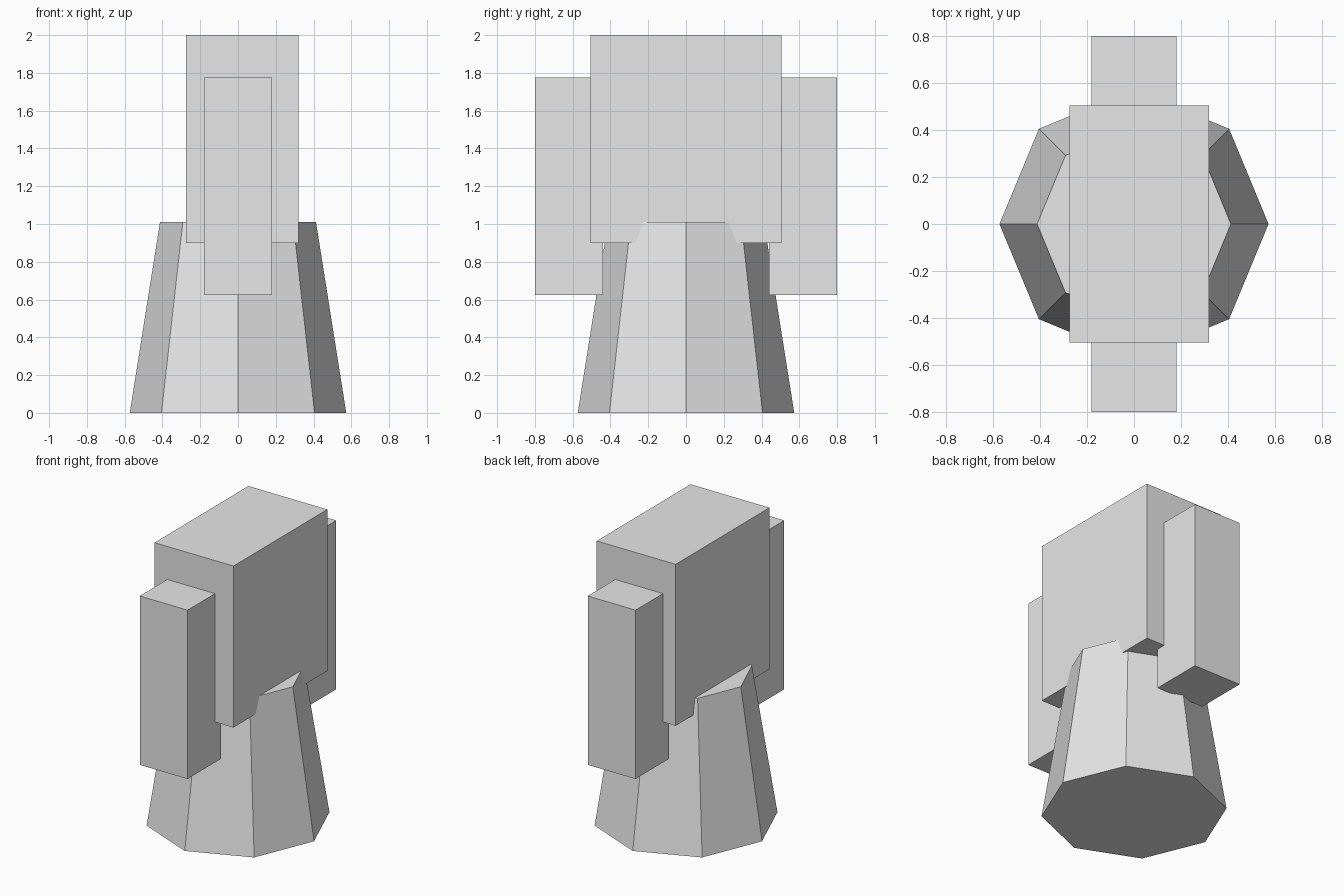
import bpy
import math

if "Cube" in bpy.data.objects:
    bpy.data.objects.remove(bpy.data.objects["Cube"])

grey = bpy.data.materials.new("light grey")
grey.diffuse_color = (0.8, 0.8, 0.8, 1)
grey.use_nodes = True
grey.node_tree.nodes["Principled BSDF"].inputs["Base Color"].default_value = grey.diffuse_color


def finish(name):
    obj = bpy.context.object
    obj.name = name
    obj.data.materials.append(grey)
    return obj


def box(name, center, size):
    bpy.ops.mesh.primitive_cube_add(size=1, location=center)
    obj = finish(name)
    obj.scale = size
    bpy.ops.object.transform_apply(location=False, rotation=False, scale=True)
    return obj


# Tapered eight-sided base with a corner on each axis
bpy.ops.mesh.primitive_cone_add(vertices=8, radius1=0.573, radius2=0.413,
                                depth=1.01, location=(0, 0, 0.505))
finish("base")

# Large block resting in the top of the base, slightly off centre
box("body", (0.022, 0, 1.45), (0.595, 1.01, 1.10))

# Square posts on the front and back
for name, side in (("front_arm", -1), ("back_arm", 1)):
    box(name, (0, 0.62 * side, 1.20), (0.36, 0.36, 1.15))
